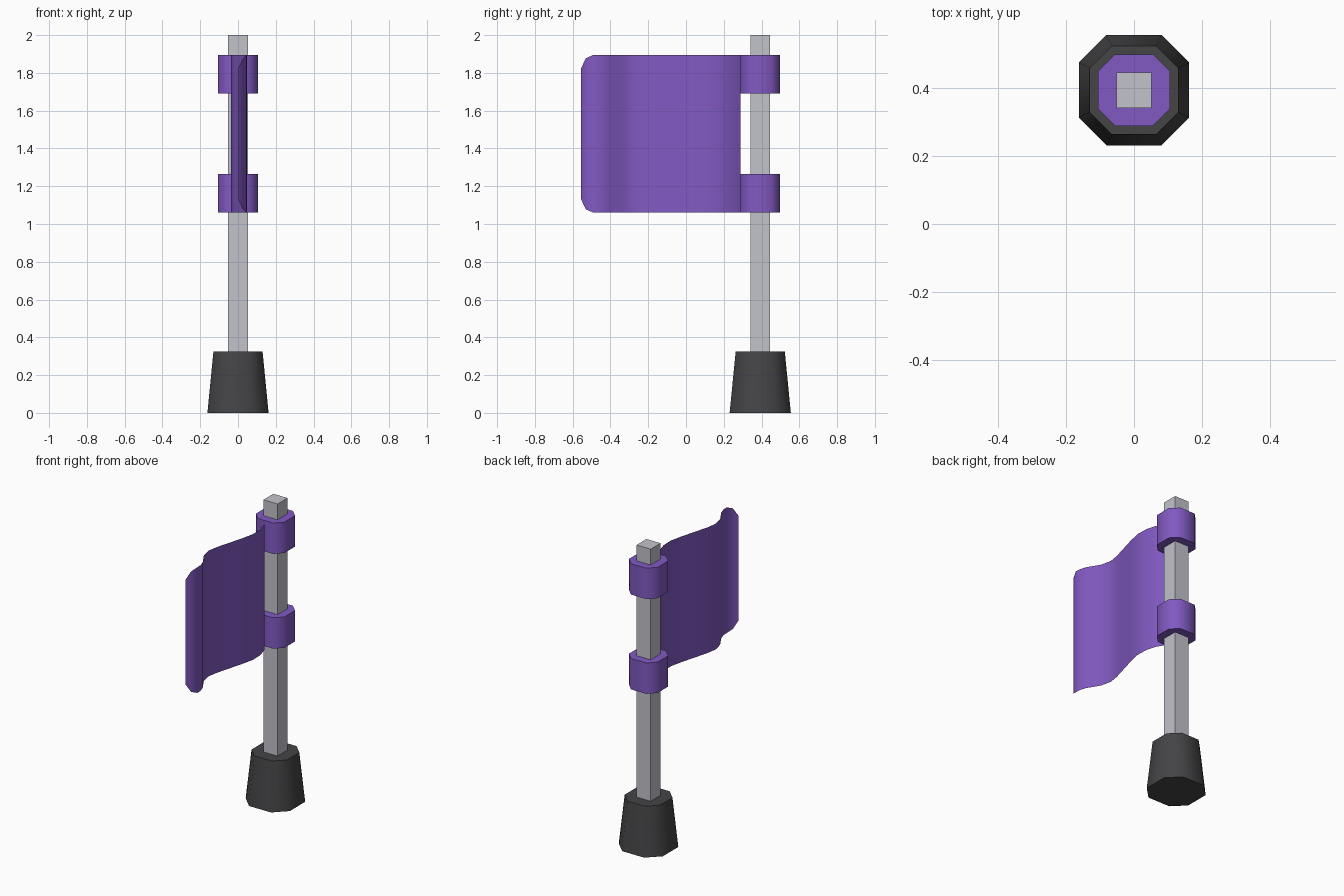
import bpy, bmesh, math

if "Cube" in bpy.data.objects:
    bpy.data.objects.remove(bpy.data.objects["Cube"])

POLE_Y = 0.393


def material(name, rgb):
    m = bpy.data.materials.new(name)
    m.diffuse_color = (*rgb, 1)
    m.use_nodes = True
    m.node_tree.nodes["Principled BSDF"].inputs["Base Color"].default_value = m.diffuse_color
    return m


purple = material("purple cloth", (0.22, 0.10, 0.54))
grey = material("pale grey metal", (0.54, 0.54, 0.60))
black = material("dark rubber", (0.058, 0.058, 0.062))


def finish(name, bm, mat, angle=None):
    me = bpy.data.meshes.new(name)
    bm.to_mesh(me)
    bm.free()
    me.materials.append(mat)
    ob = bpy.data.objects.new(name, me)
    bpy.context.collection.objects.link(ob)
    if angle:
        bpy.ops.object.select_all(action='DESELECT')
        ob.select_set(True)
        bpy.context.view_layer.objects.active = ob
        bpy.ops.object.shade_smooth_by_angle(angle=math.radians(angle))
    return ob


def outline(half, flat):
    """Square, or square with cut corners when flat < half."""
    if flat >= half:
        return [(half, -half), (half, half), (-half, half), (-half, -half)]
    pts = []
    for i in range(4):
        c, s = round(math.cos(i * math.pi / 2)), round(math.sin(i * math.pi / 2))
        for t in (-flat, flat):
            pts.append((half * c - t * s, half * s + t * c))
    return pts


def prism(name, z0, z1, half0, half1, ratio, mat, angle=None):
    """Vertical, possibly tapered, prism around the pole axis."""
    bm = bmesh.new()
    rings = [[bm.verts.new((x, y + POLE_Y, z)) for x, y in outline(h, h * ratio)]
             for z, h in ((z0, half0), (z1, half1))]
    n = len(rings[0])
    bm.faces.new(rings[0][::-1])
    bm.faces.new(rings[1])
    for i in range(n):
        j = (i + 1) % n
        bm.faces.new((rings[0][i], rings[0][j], rings[1][j], rings[1][i]))
    return finish(name, bm, mat, angle)


# Weighted base, square pole and the two sleeves
prism("base", 0.0, 0.325, 0.162, 0.13, 0.5, black, 50)
prism("pole", 0.30, 2.0, 0.052, 0.052, 1.0, grey)
prism("upper_sleeve", 1.69, 1.895, 0.105, 0.105, 0.53, purple, 50)
prism("lower_sleeve", 1.06, 1.265, 0.105, 0.105, 0.53, purple, 50)

# Waving flag, a single sheet: (y, x, corner inset in z)
wave = [(0.288, -0.005, 0), (0.24, 0.025, 0), (0.17, 0.046, 0), (0.09, 0.048, 0),
        (0.0, 0.028, 0), (-0.19, -0.025, 0), (-0.26, -0.036, 0), (-0.33, -0.020, 0),
        (-0.41, 0.028, 0), (-0.45, 0.042, 0), (-0.49, 0.044, 0), (-0.53, 0.026, 0.017),
        (-0.555, 0.002, 0.07)]
bm = bmesh.new()
cols = [(bm.verts.new((x, y, 1.06 + d)), bm.verts.new((x, y, 1.895 - d)))
        for y, x, d in wave]
for a, b in zip(cols, cols[1:]):
    bm.faces.new((b[0], a[0], a[1], b[1]))
finish("flag", bm, purple, 80)
